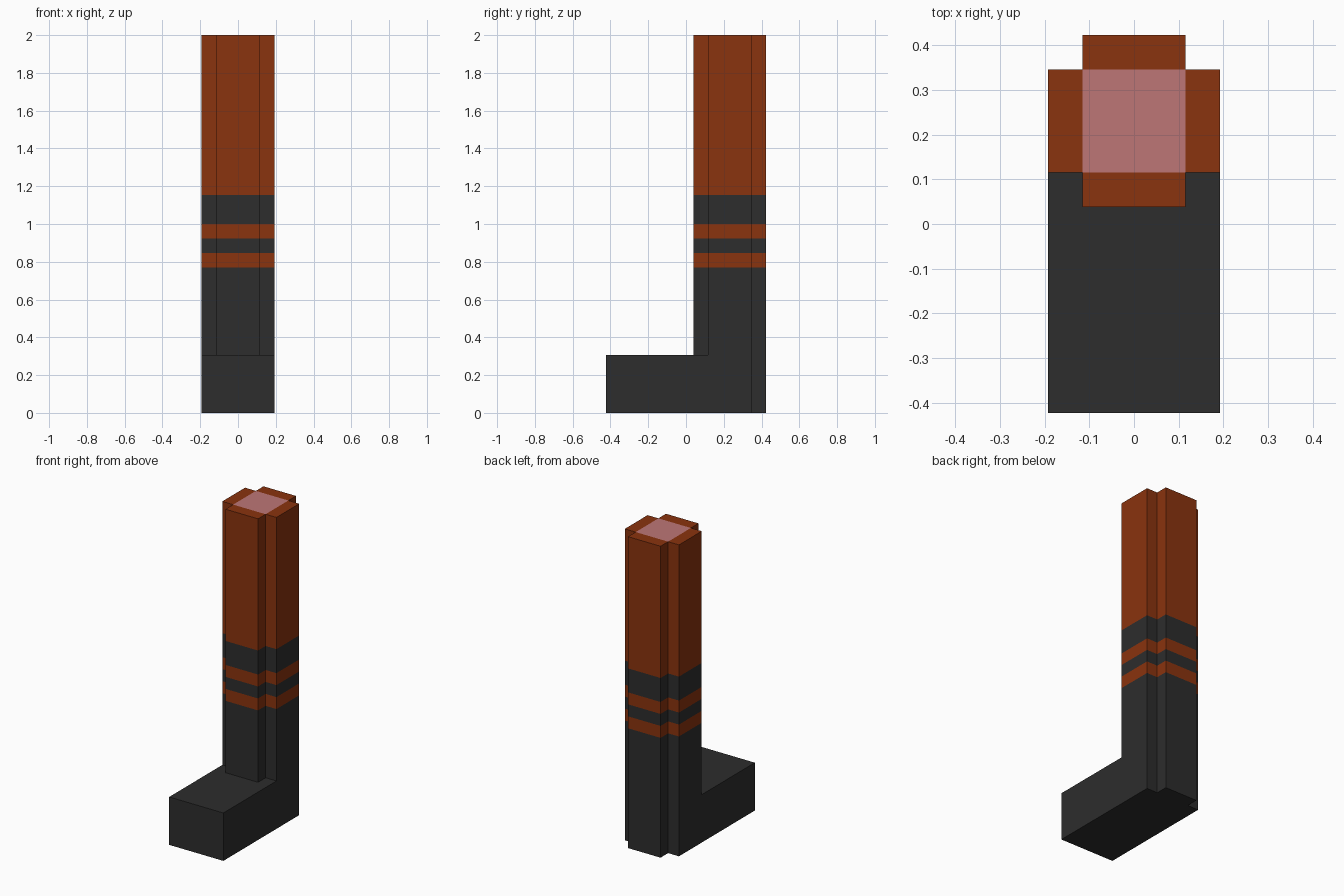
import bpy, bmesh

cube = bpy.data.objects.get("Cube")
if cube:
    bpy.data.objects.remove(cube, do_unlink=True)

U = 1 / 13                      # modelling unit
W, C = 2.5 * U, 1.5 * U         # half widths of the column and its core
FRONT = -5.5 * U
Y0, Y1, Y2, Y3 = 0.5 * U, 1.5 * U, 4.5 * U, 5.5 * U


def material(name, rgb):
    m = bpy.data.materials.new(name)
    m.use_nodes = True
    m.diffuse_color = (*rgb, 1)
    bsdf = next(n for n in m.node_tree.nodes if n.type == 'BSDF_PRINCIPLED')
    bsdf.inputs["Base Color"].default_value = (*rgb, 1)
    return m


charcoal = material("charcoal", (0.026, 0.026, 0.026))
rust = material("rust_orange", (0.254, 0.033, 0.0044))
pink = material("dusty_pink", (0.515, 0.181, 0.181))


def prism(name, outline, levels, bands, caps, mats):
    """Stack a counter-clockwise outline through levels, one material per band.
    caps lists (outline indices, top material) for the end faces."""
    bm = bmesh.new()
    rings = [[bm.verts.new((x, y, z)) for x, y in outline] for z in levels]
    n = len(outline)
    for low, high, mat in zip(rings, rings[1:], bands):
        for i in range(n):
            j = (i + 1) % n
            bm.faces.new((low[i], low[j], high[j], high[i])).material_index = mat
    for idx, mat in caps:
        bm.faces.new([rings[-1][i] for i in idx]).material_index = mat
        bm.faces.new([rings[0][i] for i in reversed(idx)]).material_index = bands[0]
    mesh = bpy.data.meshes.new(name)
    bm.to_mesh(mesh)
    bm.free()
    for m in mats:
        mesh.materials.append(m)
    obj = bpy.data.objects.new(name, mesh)
    bpy.context.collection.objects.link(obj)
    return obj


# Cross-shaped column with colour bands and a pink core on the top
cross = [(-C, Y0), (C, Y0), (C, Y1), (W, Y1), (W, Y2), (C, Y2),
         (C, Y3), (-C, Y3), (-C, Y2), (-W, Y2), (-W, Y1), (-C, Y1)]
cross_caps = [((11, 2, 5, 8), 2), ((0, 1, 2, 11), 1), ((2, 3, 4, 5), 1),
              ((8, 5, 6, 7), 1), ((10, 11, 8, 9), 1)]
heights = [h * U for h in (0, 10, 11, 12, 13, 15, 26)]
prism("leg_column", cross, heights, [0, 1, 0, 1, 0, 1], cross_caps,
      [charcoal, rust, pink])

# Foot block, notched at the back to fit around the column
foot = [(-W, FRONT), (W, FRONT), (W, Y1), (C, Y1),
        (C, Y0), (-C, Y0), (-C, Y1), (-W, Y1)]
prism("foot", foot, [0, 4 * U], [0], [(tuple(range(8)), 0)], [charcoal])
